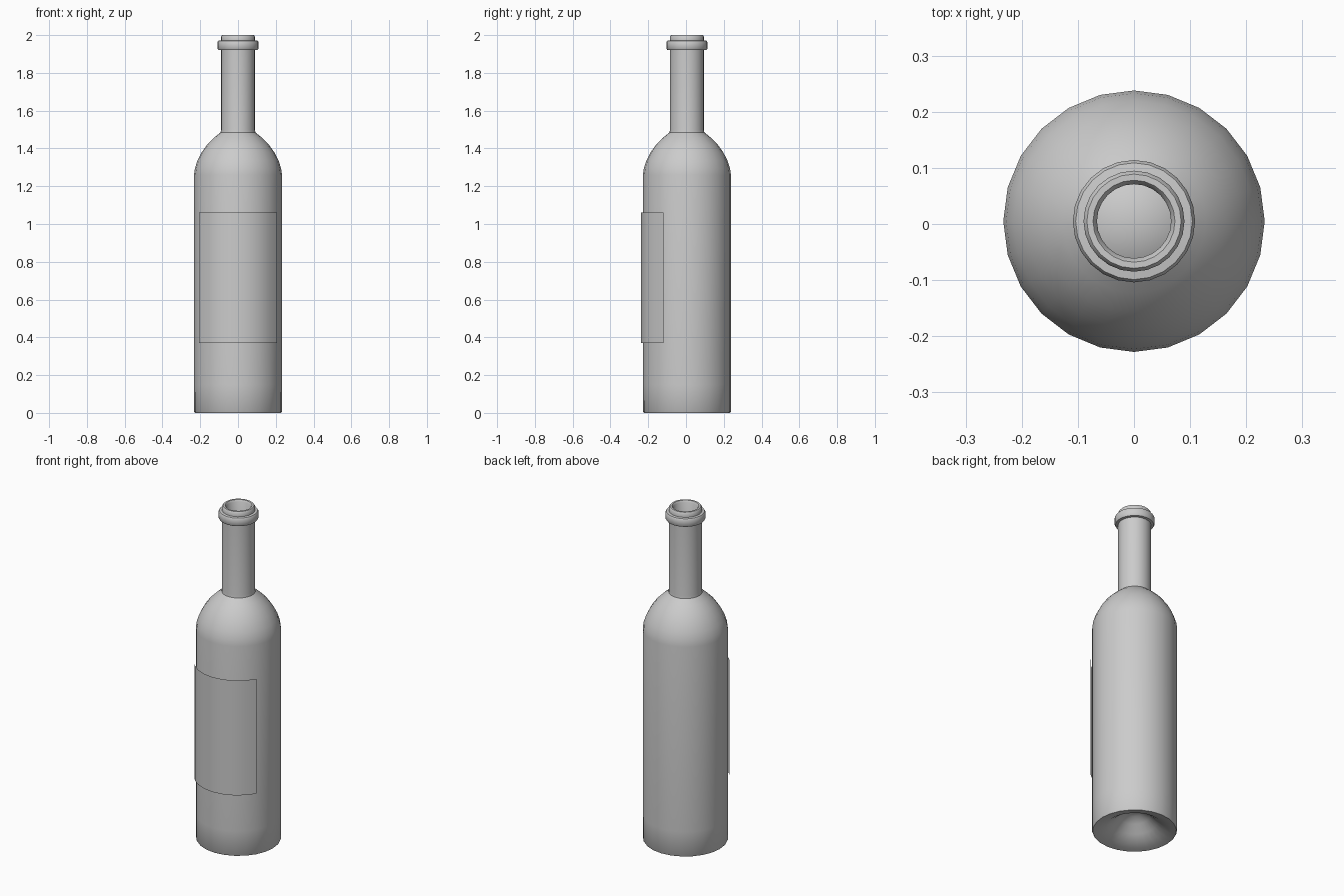
import bpy, math

if "Cube" in bpy.data.objects:
    bpy.data.objects.remove(bpy.data.objects["Cube"])

SIDES = 24
CY = 0.005  # bottle axis sits slightly behind the origin because of the label


def lathe(name, profile, cy, start=0, count=SIDES):
    """Revolve (radius, z) points; count < SIDES gives an open strip."""
    full = count == SIDES
    cols = count if full else count + 1
    verts, rings = [], []
    for r, z in profile:
        if r == 0:
            rings.append([len(verts)] * cols)
            verts.append((0, cy, z))
            continue
        rings.append(list(range(len(verts), len(verts) + cols)))
        for i in range(cols):
            a = start + 2 * math.pi * i / SIDES
            verts.append((r * math.cos(a), cy + r * math.sin(a), z))
    faces = []
    for lo, hi in zip(rings, rings[1:]):
        for i in range(count):
            j = (i + 1) % cols
            quad = [lo[i], lo[j], hi[j], hi[i]]
            faces.append(list(dict.fromkeys(quad)))
    mesh = bpy.data.meshes.new(name)
    mesh.from_pydata(verts, [], faces)
    obj = bpy.data.objects.new(name, mesh)
    bpy.context.collection.objects.link(obj)
    bpy.ops.object.select_all(action='DESELECT')
    obj.select_set(True)
    bpy.context.view_layer.objects.active = obj
    bpy.ops.object.shade_smooth_by_angle(angle=math.radians(40))
    return obj


# Bottle: punt, body, shoulder, neck, lip, then the inner wall
punt = [(0, 0.12), (0.04, 0.113), (0.08, 0.088), (0.12, 0.048), (0.16, 0.02), (0.2, 0.006)]
body = [(0.228, 0.0), (0.232, 0.006), (0.233, 0.15), (0.233, 1.26)]
shoulder = [(0.228, 1.295), (0.215, 1.335), (0.192, 1.38), (0.162, 1.422),
            (0.128, 1.456), (0.092, 1.485)]
neck = [(0.09, 1.5), (0.09, 1.92)]
lip = [(0.104, 1.922), (0.109, 1.93), (0.109, 1.962), (0.104, 1.97), (0.09, 1.972),
       (0.09, 1.992), (0.084, 2.0), (0.073, 2.0), (0.066, 1.99)]
inside = [(0.066, 1.5), (0.11, 1.44), (0.17, 1.38), (0.205, 1.3), (0.21, 1.25),
          (0.21, 0.05), (0.16, 0.05), (0.08, 0.115), (0, 0.145)]
lathe("bottle", punt + body + shoulder + neck + lip + inside, CY)

# Paper label wrapped around the front third
lathe("label", [(0.238, 0.37), (0.238, 1.06)], -0.001, math.radians(210), 8)
